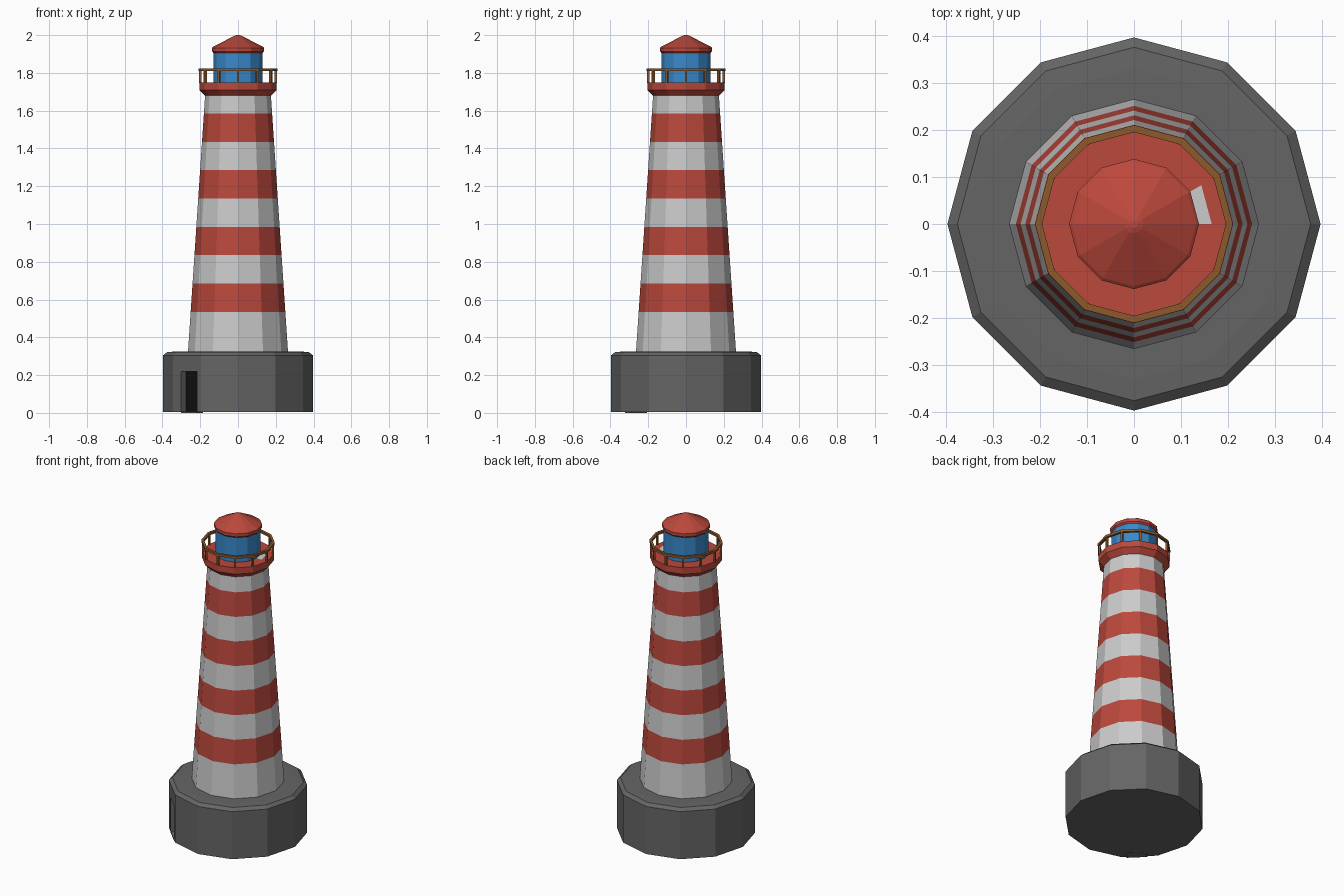
import bpy, bmesh
from math import cos, sin, radians, pi

if "Cube" in bpy.data.objects:
    bpy.data.objects.remove(bpy.data.objects["Cube"])

N = 12


def material(name, rgb):
    m = bpy.data.materials.new(name)
    m.diffuse_color = (*rgb, 1)
    m.use_nodes = True
    m.node_tree.nodes["Principled BSDF"].inputs["Base Color"].default_value = m.diffuse_color
    return m


RED = material("red", (0.50, 0.065, 0.045))
WHITE = material("white", (0.60, 0.60, 0.60))
STONE = material("stone", (0.13, 0.13, 0.13))
BROWN = material("brown", (0.27, 0.10, 0.025))
BLUE = material("blue", (0.04, 0.25, 0.60))
BLACK = material("black", (0.005, 0.005, 0.005))


def finish(name, bm, mats):
    bmesh.ops.recalc_face_normals(bm, faces=bm.faces[:])
    me = bpy.data.meshes.new(name)
    bm.to_mesh(me)
    bm.free()
    for m in mats:
        me.materials.append(m)
    ob = bpy.data.objects.new(name, me)
    bpy.context.collection.objects.link(ob)
    return ob


def lathe(profile, closed=False):
    """Twelve-sided turned shape; returns the bmesh and its rows of faces."""
    bm = bmesh.new()
    rings = [[bm.verts.new((r * cos(2 * pi * j / N), r * sin(2 * pi * j / N), z))
              for j in range(N)] for r, z in profile]
    pairs = list(zip(rings, rings[1:]))
    if closed:
        pairs.append((rings[-1], rings[0]))
    rows = [[bm.faces.new((a[j], a[(j + 1) % N], b[(j + 1) % N], b[j]))
             for j in range(N)] for a, b in pairs]
    if not closed:
        bm.faces.new(rings[0][::-1])
        bm.faces.new(rings[-1])
    return bm, rows


def box(name, size, loc, angle, mat):
    bm = bmesh.new()
    bmesh.ops.create_cube(bm, size=1)
    bmesh.ops.scale(bm, vec=size, verts=bm.verts[:])
    ob = finish(name, bm, [mat])
    ob.location = loc
    ob.rotation_euler.z = angle
    return ob


# Stone base with chamfered rim
bm, _ = lathe([(0.396, 0.006), (0.396, 0.305), (0.375, 0.322), (0.33, 0.325)])
base = finish("base", bm, [STONE])

# Recessed doorway on the front-left face
A = radians(225)


def door_part(name, inner, outer, width, z0, z1, mat):
    d, s = (inner + outer) / 2, 0.016
    return box(name, (outer - inner, width, z1 - z0),
               (d * cos(A) - s * sin(A), d * sin(A) + s * cos(A), (z0 + z1) / 2), A, mat)


cutter = door_part("doorway_cutter", 0.346, 0.42, 0.118, -0.02, 0.22, STONE)
cutter.hide_render = True
cutter.hide_viewport = True
cut = base.modifiers.new("doorway", 'BOOLEAN')
cut.object = cutter
cut.operation = 'DIFFERENCE'
cut.solver = 'EXACT'
door_part("door", 0.336, 0.348, 0.118, 0.005, 0.22, BLACK)
door_part("threshold", 0.336, 0.382, 0.118, 0.0, 0.008, STONE)

# Tapered tower with alternating bands
heights = [0.32] + [0.535 + 0.15 * i for i in range(8)] + [1.69]
bm, rows = lathe([(0.265 - (z - 0.32) * 0.0667, z) for z in heights])
for i, row in enumerate(rows):
    for f in row:
        f.material_index = i % 2
finish("tower", bm, [WHITE, RED])

# Flared gallery, one floor panel left white
bm, rows = lathe([(0.165, 1.67), (0.205, 1.71), (0.205, 1.75), (0.165, 1.75), (0.12, 1.75)])
rows[3][0].material_index = 1
finish("gallery", bm, [RED, WHITE])

# Railing
bm, _ = lathe([(0.195, 1.809), (0.21, 1.809), (0.21, 1.824), (0.195, 1.824)], closed=True)
finish("handrail", bm, [BROWN])
for j in range(N):
    a = 2 * pi * j / N
    box("rail_post", (0.012, 0.012, 0.066), (0.2 * cos(a), 0.2 * sin(a), 1.78), a, BROWN)

# Lantern room with recessed windows
bm, rows = lathe([(0.13, 1.75), (0.13, 1.905)])
bmesh.ops.inset_individual(bm, faces=rows[0], thickness=0.017, depth=-0.008)
for f in rows[0]:
    f.material_index = 1
finish("lantern_room", bm, [WHITE, BLUE])

# Roof
bm, _ = lathe([(0.125, 1.9), (0.138, 1.914), (0.138, 1.933), (0.132, 1.938),
               (0.02, 1.996), (0.008, 2.0)])
finish("roof", bm, [RED])
